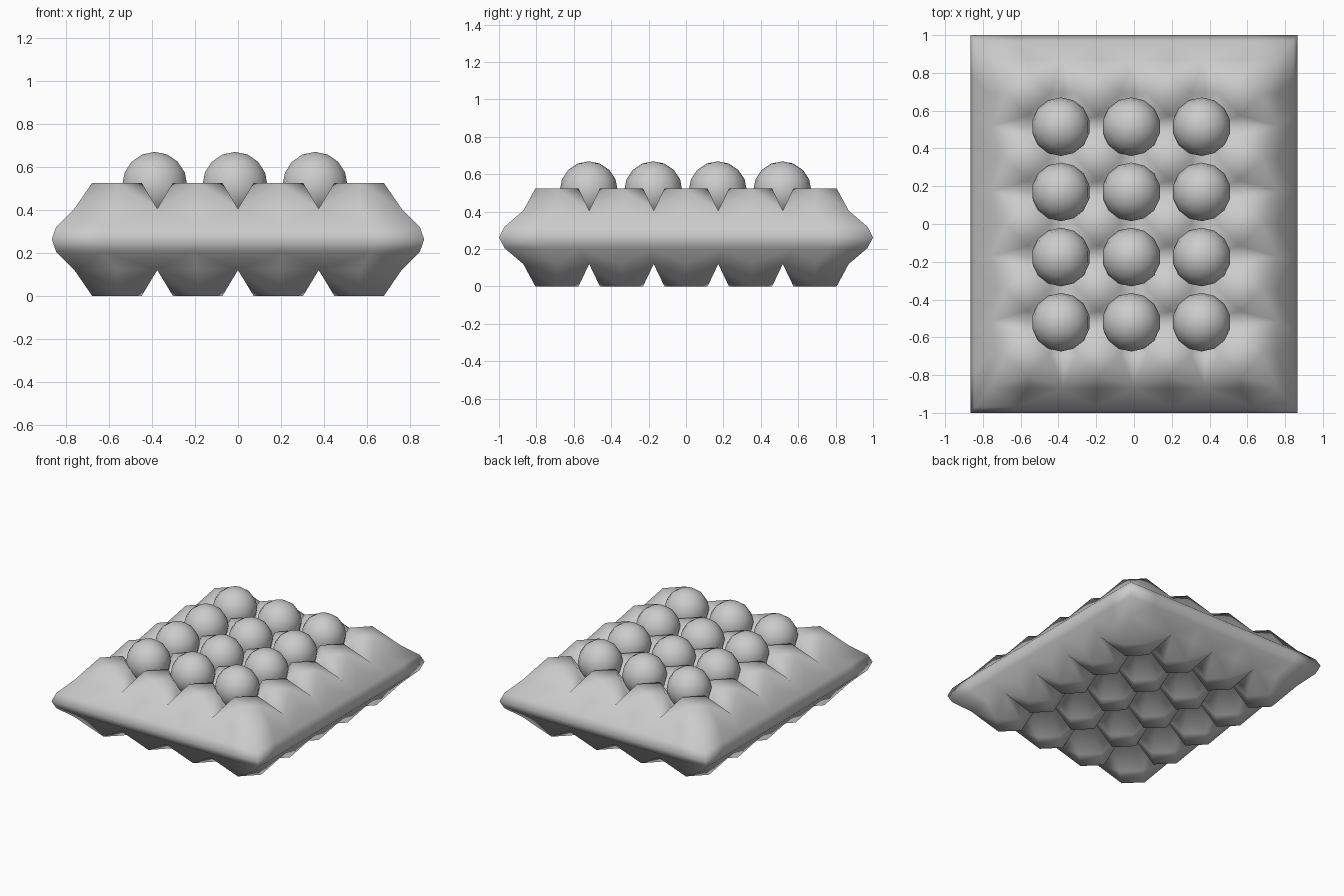
import bpy, bmesh

if "Cube" in bpy.data.objects:
    bpy.data.objects.remove(bpy.data.objects["Cube"])

MID, PEAK, SADDLE, PIT = 0.2625, 0.525, 0.405, 0.285
PX, PY = 0.375, 0.345          # spacing of the peaks
FLAT = 0.115                   # half width of a diamond-shaped flat top


def smooth(ob, angle):
    bpy.ops.object.select_all(action='DESELECT')
    ob.select_set(True)
    bpy.context.view_layer.objects.active = ob
    bpy.ops.object.shade_smooth_by_angle(angle=angle)


bm = bmesh.new()


def face(*pts):
    bm.faces.new([bm.verts.new(p) for p in pts])


def edge_fit(x, y):
    # stretch the outermost points to the tray shoulder
    if abs(x) > PX * 1.9:
        x = 0.76 if x > 0 else -0.76
    if abs(y) > PY * 2.4:
        y = 0.87 if y > 0 else -0.87
    return x, y


def peak(cx, cy):
    top = []
    for sx, sy in ((1, 1), (-1, 1), (-1, -1), (1, -1)):
        a = (cx + sx * FLAT, cy, PEAK)
        b = (cx, cy + sy * FLAT, PEAK)
        x, y = edge_fit(cx + sx * PX / 2, cy + sy * PY / 2)
        pit = abs(x) < 0.7 and abs(y) < 0.8
        corner = (x, y, PIT if pit else SADDLE)
        side_x, side_y = (x, cy, SADDLE), (cx, y, SADDLE)
        top.append(a if sx * sy > 0 else b)
        face(a, b, corner)
        face(a, corner, side_x)
        face(corner, b, side_y)
    face(*top)


# Tray upper half: four by five peaks with pits between
for i in range(4):
    for j in range(5):
        peak((i - 1.5) * PX, (j - 2) * PY)
bmesh.ops.remove_doubles(bm, verts=bm.verts, dist=0.001)

# Sloping rim
bx, by = 0.76, 0.87
for nx, ny, z in ((0.845, 0.97, 0.32), (0.865, 1.0, MID)):
    edges = [e for e in bm.edges if e.is_boundary]
    new = bmesh.ops.extrude_edge_only(bm, edges=edges)['geom']
    for v in new:
        if isinstance(v, bmesh.types.BMVert):
            v.co = (v.co.x * nx / bx, v.co.y * ny / by, z)
    bx, by = nx, ny

# Mirrored lower half
dup = bmesh.ops.duplicate(bm, geom=bm.verts[:] + bm.edges[:] + bm.faces[:])['geom']
for v in dup:
    if isinstance(v, bmesh.types.BMVert):
        v.co.z = 2 * MID - v.co.z
bmesh.ops.remove_doubles(bm, verts=bm.verts, dist=0.001)
bmesh.ops.recalc_face_normals(bm, faces=bm.faces)
mesh = bpy.data.meshes.new("egg_tray")
bm.to_mesh(mesh)
bm.free()
tray = bpy.data.objects.new("egg_tray", mesh)
bpy.context.collection.objects.link(tray)
smooth(tray, 2.8)

# Eggs resting in the pits
for x in (-0.387, -0.014, 0.358):
    for y in (-0.52, -0.175, 0.17, 0.515):
        bpy.ops.mesh.primitive_uv_sphere_add(segments=14, ring_count=8, radius=0.155,
                                             location=(x, y, 0.514))
        egg = bpy.context.object
        egg.name = "egg"
        smooth(egg, 1.0)
